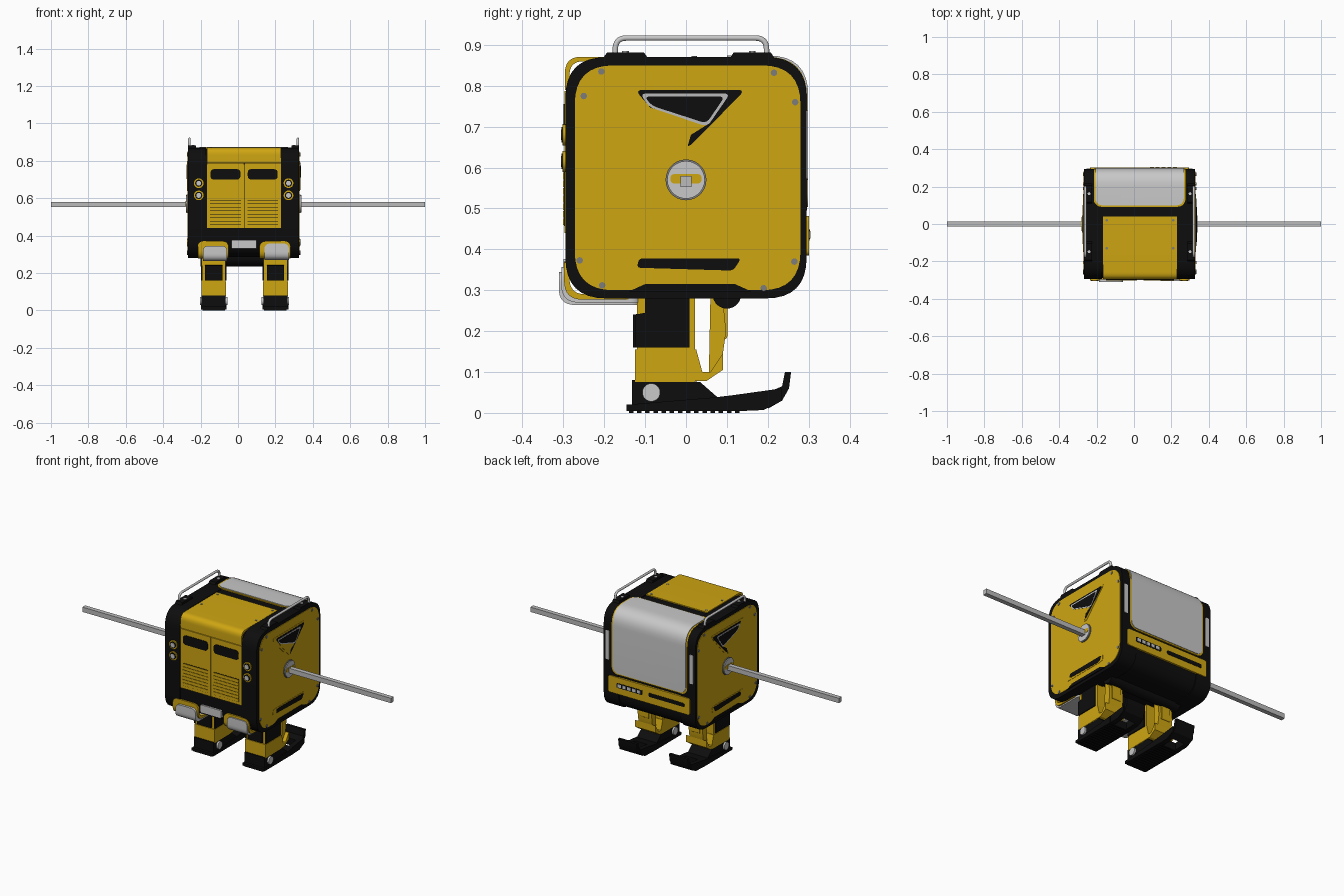
import bpy, bmesh, math
from mathutils import Vector

cube = bpy.data.objects.get("Cube")
if cube:
    bpy.data.objects.remove(cube)


def material(name, r, g, b):
    m = bpy.data.materials.new(name)
    m.use_nodes = True
    m.diffuse_color = (r, g, b, 1)
    m.node_tree.nodes["Principled BSDF"].inputs["Base Color"].default_value = (r, g, b, 1)
    return m


YELLOW = material("yellow paint", 0.62, 0.38, 0.006)
BLACK = material("black plastic", 0.004, 0.004, 0.004)
SILVER = material("silver panel", 0.58, 0.58, 0.58)
STEEL = material("steel", 0.5, 0.5, 0.5)
GREY = material("grey bolt", 0.2, 0.2, 0.2)

CX, CZ = 0.03, 0.575      # body centre
HALF, R = 0.295, 0.1      # body half size and corner size
made = []


def round_poly(pts, r, closed=True, n=8):
    """Replace each corner with a short curve."""
    pts = [Vector(p) for p in pts]
    out = []
    for i, p in enumerate(pts):
        if not closed and i in (0, len(pts) - 1):
            out.append(p)
            continue
        a, b = pts[i - 1] - p, pts[(i + 1) % len(pts)] - p
        d = min(r, a.length * 0.49, b.length * 0.49)
        a, b = p + a.normalized() * d, p + b.normalized() * d
        for k in range(n + 1):
            t = k / n
            out.append(a * (1 - t) ** 2 + p * 2 * t * (1 - t) + b * t * t)
    return out


def rect(a0, a1, b0, b1, r=0.0):
    pts = [(a0, b0), (a1, b0), (a1, b1), (a0, b1)]
    return round_poly(pts, r) if r else pts


def prism(name, pts, axis, lo, hi, mat, round_ends=0):
    """Extrude an outline along one axis; round_ends softens the corners of a wrapped sheet."""
    place = {"x": lambda p, d: (d, p[0], p[1]),
             "y": lambda p, d: (p[0], d, p[1]),
             "z": lambda p, d: (p[0], p[1], d)}[axis]
    lo, hi = min(lo, hi), max(lo, hi)
    bm = bmesh.new()
    a = [bm.verts.new(place(p, lo)) for p in pts]
    b = [bm.verts.new(place(p, hi)) for p in pts]
    bm.faces.new(a)
    bm.faces.new(b)
    n = len(pts)
    for i in range(n):
        j = (i + 1) % n
        bm.faces.new((a[i], a[j], b[j], b[i]))
    if round_ends:
        h = n // 2
        ends = [bm.edges.get((s[i], s[j])) for s in (a, b) for i, j in ((h - 1, h), (n - 1, 0))]
        bmesh.ops.bevel(bm, geom=ends, offset=round_ends, segments=5, profile=0.5, affect="EDGES")
    bmesh.ops.recalc_face_normals(bm, faces=bm.faces)
    me = bpy.data.meshes.new(name)
    bm.to_mesh(me)
    bm.free()
    me.materials.append(mat)
    ob = bpy.data.objects.new(name, me)
    bpy.context.collection.objects.link(ob)
    made.append(ob)
    return ob


def box(name, x, y, z, mat):
    return prism(name, rect(*y, *z), "x", *x, mat)


def disc(name, a, b, r, axis, lo, hi, mat, n=28):
    pts = [(a + r * math.cos(k * math.tau / n), b + r * math.sin(k * math.tau / n)) for k in range(n)]
    return prism(name, pts, axis, lo, hi, mat)


def wrap(name, sy, sz, zend, yend, x0, x1, off, mat, ends=0.0, inner=-0.01):
    """Sheet bent around one long edge of the body."""
    def path(o):
        y, z = sy * (HALF + o), CZ + sz * (HALF + o)
        return round_poly([(y, zend), (y, z), (yend, z)], R + o, closed=False)
    return prism(name, path(off) + path(inner)[::-1], "x", x0, x1, mat, ends)


def square(h, r):
    return rect(-h, h, CZ - h, CZ + h, r)


# Body core and side frames
prism("body_core", square(HALF - 0.005, R), "x", CX - 0.22, CX + 0.22, BLACK)
for s in (1, -1):
    prism("side_frame", square(HALF, R), "x", CX + s * 0.2, CX + s * 0.297, BLACK)

# Front hood and doors
wrap("front_hood", -1, 1, 0.79, 0.04, -0.165, 0.23, 0.001, YELLOW)
for x0, x1 in ((-0.165, 0.031), (0.034, 0.23)):
    box("front_door", (x0, x1), (-0.297, -0.28), (0.44, 0.787), YELLOW)
    mid = (x0 + x1) / 2
    prism("door_slot", rect(mid - 0.08, mid + 0.08, 0.7, 0.755, 0.02), "y", -0.3, -0.29, BLACK)
    prism("vent_panel", rect(mid - 0.082, mid + 0.082, 0.457, 0.59), "y", -0.2985, -0.29, BLACK)
    for k in range(7):
        z = 0.459 + k * 0.0187
        prism("vent_slat", rect(mid - 0.082, mid + 0.082, z, z + 0.0162), "y", -0.301, -0.29, YELLOW)

# Rear panel with yellow edging, and the strip below it
wrap("rear_panel_edging", 1, 1, 0.495, 0.092, -0.215, 0.275, 0.001, YELLOW, 0.04)
wrap("rear_panel", 1, 1, 0.503, 0.1, -0.206, 0.266, 0.004, SILVER, 0.035)
prism("rear_strip", rect(-0.235, 0.295, 0.385, 0.482, 0.015), "y", 0.28, 0.301, YELLOW)
prism("rear_vent", rect(-0.2, 0.03, 0.425, 0.447, 0.008), "y", 0.3, 0.303, BLACK)
prism("rear_lamp_recess", rect(0.07, 0.24, 0.422, 0.45, 0.01), "y", 0.3, 0.302, BLACK)
for k in range(5):
    x = 0.085 + k * 0.031
    prism("rear_lamp", rect(x, x + 0.021, 0.427, 0.445), "y", 0.3, 0.304, SILVER)

# Front plate, side lamps, rear lights
prism("front_plate", rect(-0.035, 0.1, 0.33, 0.376, 0.008), "y", -0.3, -0.28, SILVER)
for s in (1, -1):
    for z in (0.615, 0.68):
        disc("lamp_ring", CX + s * 0.24, z, 0.026, "y", -0.302, -0.29, YELLOW)
        disc("lamp_bezel", CX + s * 0.24, z, 0.019, "y", -0.304, -0.29, BLACK)
        disc("lamp_lens", CX + s * 0.24, z, 0.013, "y", -0.306, -0.29, SILVER)
    x = CX + s * 0.272
    prism("rear_light", rect(x - 0.012, x + 0.012, 0.57, 0.74, 0.008), "y", 0.29, 0.298, SILVER)

# Details on both sides
for s in (1, -1):
    def plate(name, pts, depth, mat):
        prism(name, pts, "x", CX + s * 0.292, CX + s * (0.3 + depth), mat)

    plate("side_panel", rect(-0.272, 0.28, 0.3, 0.85, 0.095), 0, YELLOW)
    tri = [(-0.16, 0.8), (0.16, 0.8), (0.005, 0.628)]
    plate("window_rim", round_poly(tri, 0.03), 0.0015, YELLOW)
    tri = [(-0.125, 0.79), (0.145, 0.79), (0.002, 0.645)]
    plate("window_recess", round_poly(tri, 0.02), 0.003, BLACK)
    tri = [(-0.092, 0.748), (0.052, 0.705), (0.012, 0.68), (0.002, 0.645)]
    plate("window_cover", tri, 0.0035, YELLOW)
    tri = [(-0.112, 0.781), (0.108, 0.781), (0.052, 0.7), (-0.09, 0.748)]
    plate("window_trim", round_poly(tri, 0.015), 0.0045, STEEL)
    tri = [(-0.102, 0.774), (0.095, 0.774), (0.05, 0.708), (-0.083, 0.751)]
    plate("window_pane", round_poly(tri, 0.015), 0.0055, BLACK)
    plate("grip_rim", rect(-0.15, 0.145, 0.343, 0.385, 0.018), 0.0015, YELLOW)
    grip = [(-0.12, 0.355), (0.115, 0.348), (0.135, 0.378), (-0.115, 0.378)]
    plate("grip_slot", round_poly(grip, 0.01), 0.003, BLACK)
    notch = [(-0.14, 0.297), (0.16, 0.297), (0.12, 0.315), (-0.1, 0.315)]
    plate("lower_notch", notch, 0.002, BLACK)
    for y, z in ((-0.25, 0.775), (-0.207, 0.835), (0.215, 0.832), (0.267, 0.76),
                 (-0.26, 0.373), (-0.205, 0.312), (0.19, 0.305), (0.265, 0.37)):
        disc("bolt", y, z, 0.008, "x", CX + s * 0.29, CX + s * 0.303, GREY, 12)
    # Axle hub and long square bar
    disc("hub_ring", 0, 0.57, 0.05, "x", CX + s * 0.29, CX + s * 0.305, GREY)
    disc("hub", 0, 0.57, 0.046, "x", CX + s * 0.29, CX + s * 0.309, SILVER)
    plate("hub_slot", rect(-0.038, 0.038, 0.561, 0.584, 0.011), 0.0105, YELLOW)
    box("axle_bar", (CX + s * 0.29, s), (-0.013, 0.013), (0.552, 0.58), STEEL)

    # Top handle with mounts
    hx = CX + s * 0.29
    cu = bpy.data.curves.new("handle", "CURVE")
    cu.dimensions = "3D"
    cu.bevel_depth = 0.007
    cu.bevel_resolution = 3
    pts = round_poly([(-0.173, 0.86), (-0.173, 0.917), (0.197, 0.917), (0.197, 0.86)], 0.035, False)
    sp = cu.splines.new("POLY")
    sp.points.add(len(pts) - 1)
    for q, p in zip(sp.points, pts):
        q.co = (hx, p[0], p[1], 1)
    cu.materials.append(SILVER)
    bpy.context.collection.objects.link(bpy.data.objects.new("handle", cu))
    for y in (-0.148, 0.162):
        mount = [(y - 0.06, 0.86), (y - 0.045, 0.882), (y + 0.045, 0.882), (y + 0.06, 0.86)]
        prism("handle_mount", mount, "x", hx - s * 0.035, hx + s * 0.007, BLACK)
        disc("mount_bolt", hx - s * 0.02, y, 0.008, "z", 0.88, 0.885, SILVER, 12)

# Top panel screws
for x in (-0.145, 0.21):
    for y in (-0.13, 0.02):
        disc("top_screw", x, y, 0.007, "z", 0.868, 0.873, GREY, 12)

# Underside
disc("hip_shaft", -0.05, 0.29, 0.055, "x", -0.2, 0.26, BLACK)
disc("rear_shaft", 0.1, 0.29, 0.035, "x", -0.2, 0.26, BLACK)

# Legs with ski feet
for cx, drop in ((-0.13, 0.0), (0.2, 0.012)):
    def part(name, pts, w, mat, dx=0.0):
        return prism(name, pts, "x", cx + dx - w, cx + dx + w, mat)

    wrap("hip_cover_trim", -1, -1, 0.37, -0.13, cx - 0.085, cx + 0.08, 0.003, YELLOW, 0.03)
    wrap("hip_cover", -1, -1, 0.345 + drop, -0.11, cx - 0.058, cx + 0.072, 0.016 - drop / 2, SILVER, 0.025)
    part("leg_core", rect(-0.12, 0.022, 0.075, 0.34), 0.064, YELLOW)
    shin = [(-0.13, 0.16), (0.008, 0.16), (0.008, 0.3), (-0.1, 0.3), (-0.1, 0.245), (-0.13, 0.24)]
    part("shin_front", shin, 0.046, BLACK)
    for s in (1, -1):
        part("shin_side", [(max(y, -0.125), z) for y, z in shin], 0.004, BLACK, s * 0.065)
        disc("ankle_pivot", -0.085, 0.05, 0.022, "x", cx + s * 0.06, cx + s * 0.074, SILVER)
    ankle = [(-0.125, 0.075), (-0.125, 0.155), (0.025, 0.155), (0.04, 0.1), (0.06, 0.1),
             (0.09, 0.145), (0.09, 0.105), (0.05, 0.078)]
    part("ankle", ankle, 0.066, YELLOW)
    arm = [(0.06, 0.3), (0.056, 0.1), (0.075, 0.1), (0.088, 0.13), (0.098, 0.2), (0.088, 0.3)]
    part("rear_arm", arm, 0.045, YELLOW)
    part("rear_arm_inset", rect(0.08, 0.101, 0.18, 0.27, 0.008), 0.028, YELLOW)
    boot = [(-0.132, 0.01), (0.1, 0.01), (0.075, 0.04), (0.035, 0.075), (0.0, 0.08), (-0.132, 0.08)]
    part("boot", boot, 0.064, BLACK)
    part("sole", [(-0.145, 0.005), (0.13, 0.005), (0.13, 0.045), (0.07, 0.038), (-0.145, 0.02)], 0.069, BLACK)
    rail = [(0.12, 0.004), (0.19, 0.007), (0.235, 0.03), (0.235, 0.06), (0.12, 0.044)]
    for s in (1, -1):
        part("ski_rail", rail, 0.014, BLACK, s * 0.053)
    tip = [(0.2, 0.01), (0.235, 0.03), (0.252, 0.06), (0.257, 0.1), (0.242, 0.1), (0.235, 0.065), (0.2, 0.05)]
    part("ski_tip", tip, 0.06, BLACK)
    for k in range(14):
        y = -0.14 + k * 0.02
        part("tread", rect(y, y + 0.011, 0, 0.008), 0.06, BLACK)

# Smooth shading with sharp edges kept
for ob in bpy.context.selected_objects:
    ob.select_set(False)
for ob in made:
    ob.select_set(True)
bpy.context.view_layer.objects.active = made[0]
bpy.ops.object.shade_smooth_by_angle(angle=math.radians(30))
